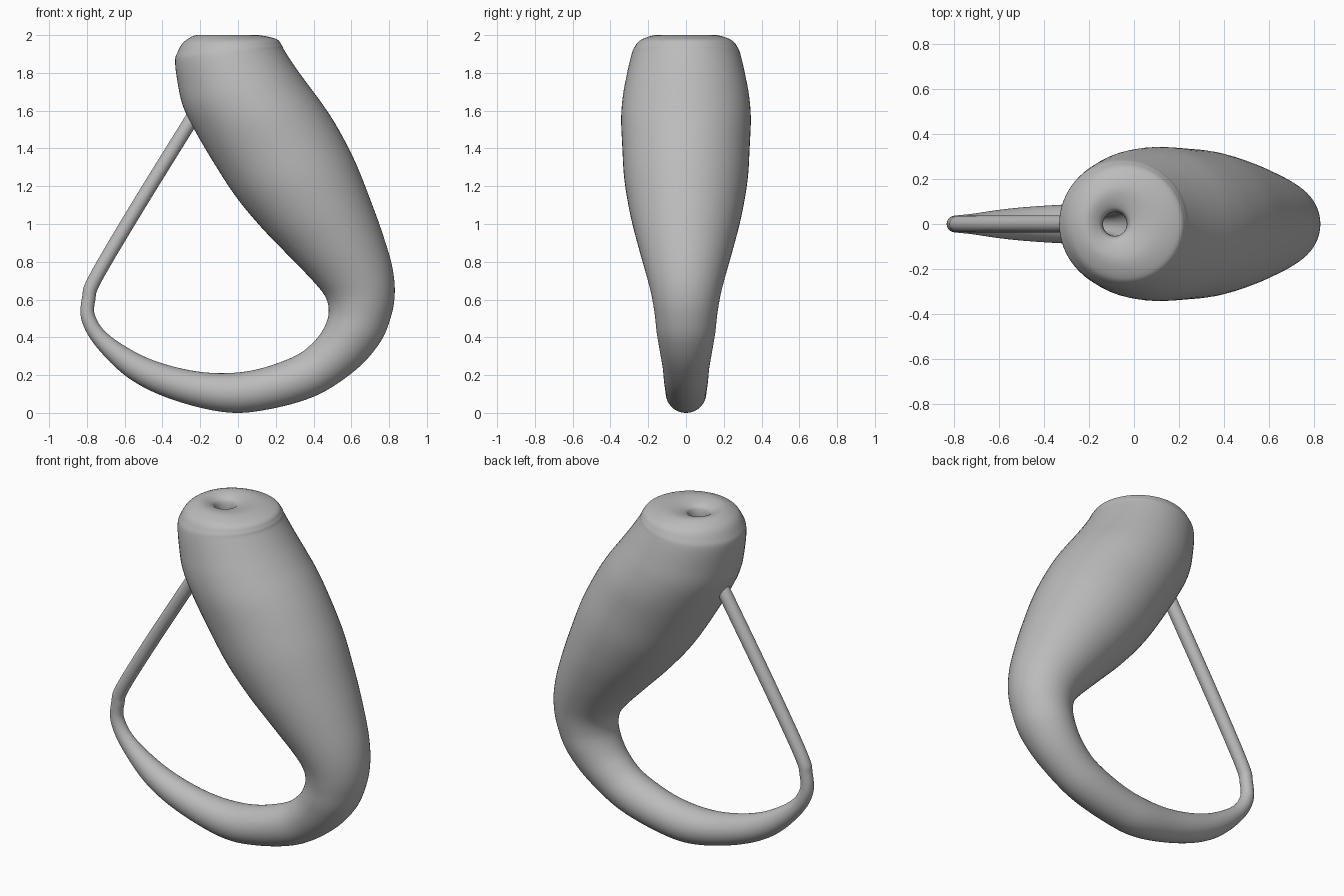
import bpy
import math
from mathutils import Vector

SIDES = 64        # points around each ring
STEPS = 8         # rings between two neighbouring key sections

default_cube = bpy.data.objects.get("Cube")
if default_cube:
    bpy.data.objects.remove(default_cube, do_unlink=True)


def make_material(name, colour):
    material = bpy.data.materials.new(name)
    material.use_nodes = True
    material.diffuse_color = colour
    shader = material.node_tree.nodes["Principled BSDF"]
    shader.inputs["Base Color"].default_value = colour
    return material


# Each key section is the diameter of a round ring in the middle plane:
# inner x, inner z, outer x, outer z.

# Mouth funnel and rounded rim
mouth = [
    (-.14, 1.86, -.03, 1.86),
    (-.14, 1.95, -.03, 1.95),
    (-.165, 1.985, 0, 1.985),
    (-.22, 2, .1, 2),
    (-.285, 1.965, .2, 1.98),
    (-.32, 1.91, .23, 1.95),
]

# Wide belly leaning towards the left
belly = [
    (-.333, 1.86, .245, 1.92),
    (-.32, 1.75, .3, 1.835),
    (-.29, 1.62, .365, 1.745),
    (-.22, 1.48, .45, 1.63),
    (-.11, 1.295, .53, 1.505),
    (0, 1.13, .62, 1.33),
    (.13, .975, .7, 1.13),
    (.27, .83, .765, .95),
    (.4, .695, .815, .78),
    (.465, .61, .83, .64),
]

# Bend at the bottom, narrowing into the neck
bend = [
    (.48, .53, .81, .51),
    (.455, .45, .75, .37),
    (.4, .375, .62, .225),
    (.3, .3, .41, .09),
    (.1, .23, .14, .015),
    (-.1, .21, -.08, .005),
    (-.3, .235, -.36, .075),
    (-.5, .3, -.58, .185),
    (-.68, .41, -.75, .35),
]

# Thin neck rising through the wall and back to the mouth
neck = [
    (-.755, .51, -.828, .49),
    (-.755, .6, -.825, .615),
    (-.72, .7, -.787, .73),
    (-.507, 1.06, -.567, 1.105),
    (-.235, 1.5, -.295, 1.545),
    (-.1, 1.72, -.175, 1.74),
    (-.03, 1.86, -.14, 1.86),
]


def smooth_sections(keys, steps):
    """Pass a smooth spline through the key sections."""
    keys = [Vector(key) for key in keys]
    last = len(keys) - 1
    result = []
    for i in range(last):
        before, start = keys[max(i - 1, 0)], keys[i]
        end, after = keys[i + 1], keys[min(i + 2, last)]
        for step in range(steps):
            t = step / steps
            result.append(start + (end - before) * (t / 2)
                          + (before * 2 - start * 5 + end * 4 - after) * (t * t / 2)
                          + (start * 3 - before - end * 3 + after) * (t ** 3 / 2))
    return result + [keys[last]]


def ring(section, sides):
    """Round ring standing on the given diameter."""
    inner = Vector((section[0], 0, section[1]))
    outer = Vector((section[2], 0, section[3]))
    centre = (inner + outer) / 2
    reach = (outer - inner) / 2
    across = Vector((0, reach.length, 0))
    angles = [math.tau * k / sides for k in range(sides)]
    return [centre + reach * math.cos(a) + across * math.sin(a) for a in angles]


def sweep(name, keys, material):
    """Skin all rings into one continuous surface."""
    sections = smooth_sections(keys, STEPS)
    points = [p for section in sections for p in ring(section, SIDES)]
    faces = []
    for row in range(len(sections) - 1):
        low, high = row * SIDES, (row + 1) * SIDES
        for k in range(SIDES):
            n = (k + 1) % SIDES
            faces.append((low + k, high + k, high + n, low + n))
    mesh = bpy.data.meshes.new(name)
    mesh.from_pydata(points, [], faces)
    mesh.materials.append(material)
    mesh.shade_smooth()
    mesh.update()
    shape = bpy.data.objects.new(name, mesh)
    bpy.context.collection.objects.link(shape)
    return shape


grey = make_material("plain grey", (.5, .5, .5, 1))
sweep("looped_bottle", mouth + belly + bend + neck, grey)
